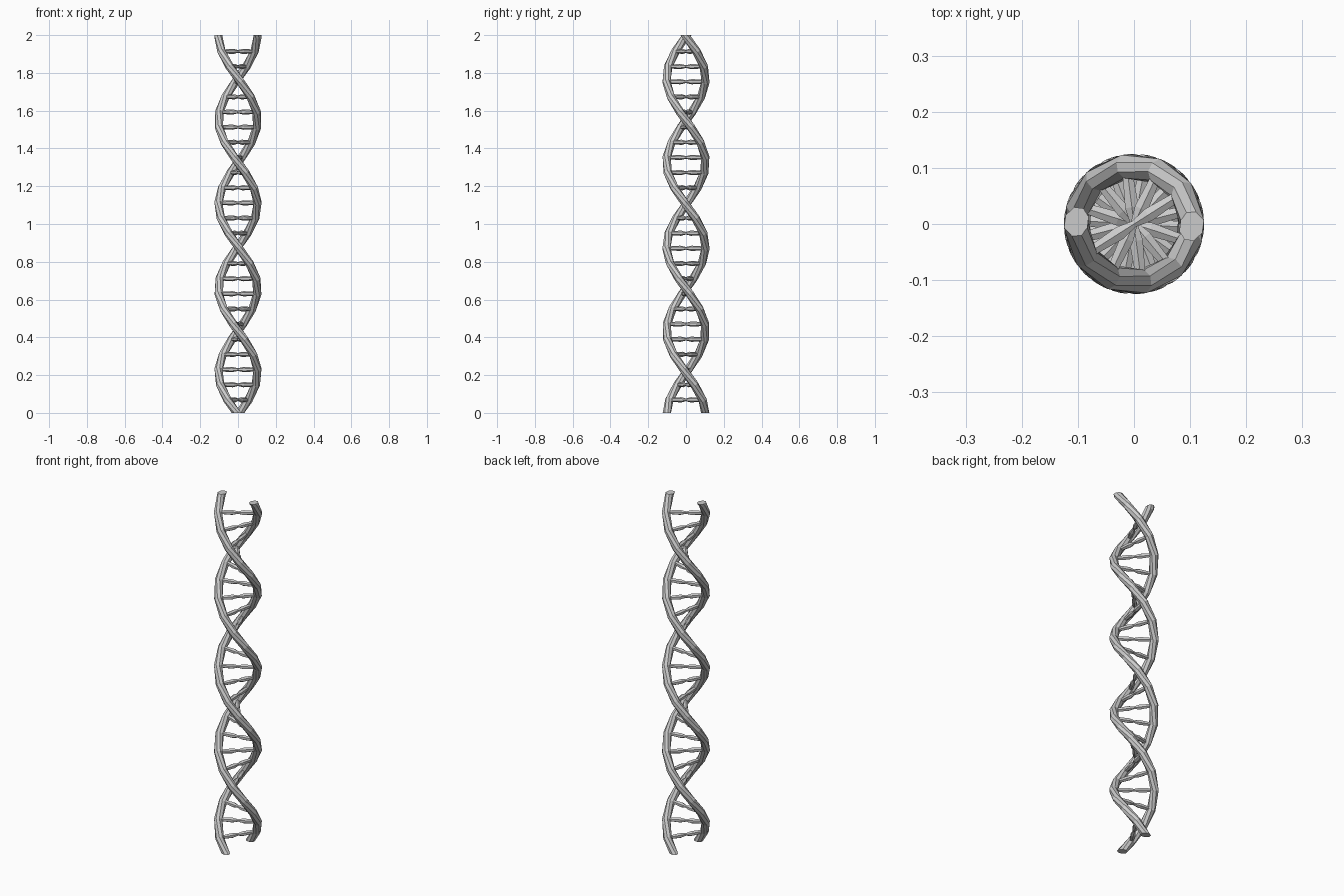
import bpy, bmesh
from math import sin, cos, pi, radians
from mathutils import Vector

if "Cube" in bpy.data.objects:
    bpy.data.objects.remove(bpy.data.objects["Cube"])

STEP_Z, Z0 = 0.0802, -0.011       # height between rungs, height of step 0
STEP_A = radians(32.4)            # twist per step (left-handed)
R, TUBE, SIDES = 0.104, 0.0225, 8


def direction(i, phase=0):
    a = -pi / 2 + phase - i * STEP_A
    return Vector((cos(a), sin(a), 0))


def point(i, phase):
    return direction(i, phase) * R + Vector((0, 0, Z0 + i * STEP_Z))


def loft(bm, rings):
    rows = [[bm.verts.new(p) for p in ring] for ring in rings]
    n = len(rows[0])
    for a, b in zip(rows, rows[1:]):
        for k in range(n):
            bm.faces.new((a[k], a[(k + 1) % n], b[(k + 1) % n], b[k]))
    bm.faces.new(rows[0][::-1])
    bm.faces.new(rows[-1])


def circle(c, u, v, r, n):
    return [c + (u * cos(2 * pi * (k + .5) / n) + v * sin(2 * pi * (k + .5) / n)) * r
            for k in range(n)]


def finish(bm, name):
    bmesh.ops.recalc_face_normals(bm, faces=bm.faces)
    me = bpy.data.meshes.new(name)
    bm.to_mesh(me)
    bm.free()
    bpy.context.collection.objects.link(bpy.data.objects.new(name, me))


# Two faceted helical strands, cut level at both ends
for name, phase in (("strand_front", 0), ("strand_back", pi)):
    bm = bmesh.new()
    rings = []
    for i in range(-1, 27):
        t = (point(i + 1, phase) - point(i - 1, phase)).normalized()
        u = direction(i, phase)
        rings.append(circle(point(i, phase), u, t.cross(u), TUBE, SIDES))
    loft(bm, rings)
    for z, s in ((0, -1), (2, 1)):
        cut = bmesh.ops.bisect_plane(bm, geom=bm.verts[:] + bm.edges[:] + bm.faces[:],
                                     plane_co=(0, 0, z), plane_no=(0, 0, s), clear_outer=True)
        edges = [e for e in cut["geom_cut"] if isinstance(e, bmesh.types.BMEdge)]
        bmesh.ops.contextual_create(bm, geom=edges)
    finish(bm, name)

# Rungs: waisted in the middle, bulging on either side
PROFILE = [(-.098, .010), (-.03, .014), (0, .007), (.03, .014), (.098, .010)]
for i in range(1, 25):
    bm = bmesh.new()
    d, up = direction(i), Vector((0, 0, 1))
    c = Vector((0, 0, Z0 + i * STEP_Z))
    loft(bm, [circle(c + d * x, d.cross(up), up, r, 6) for x, r in PROFILE])
    finish(bm, f"rung_{i:02d}")
